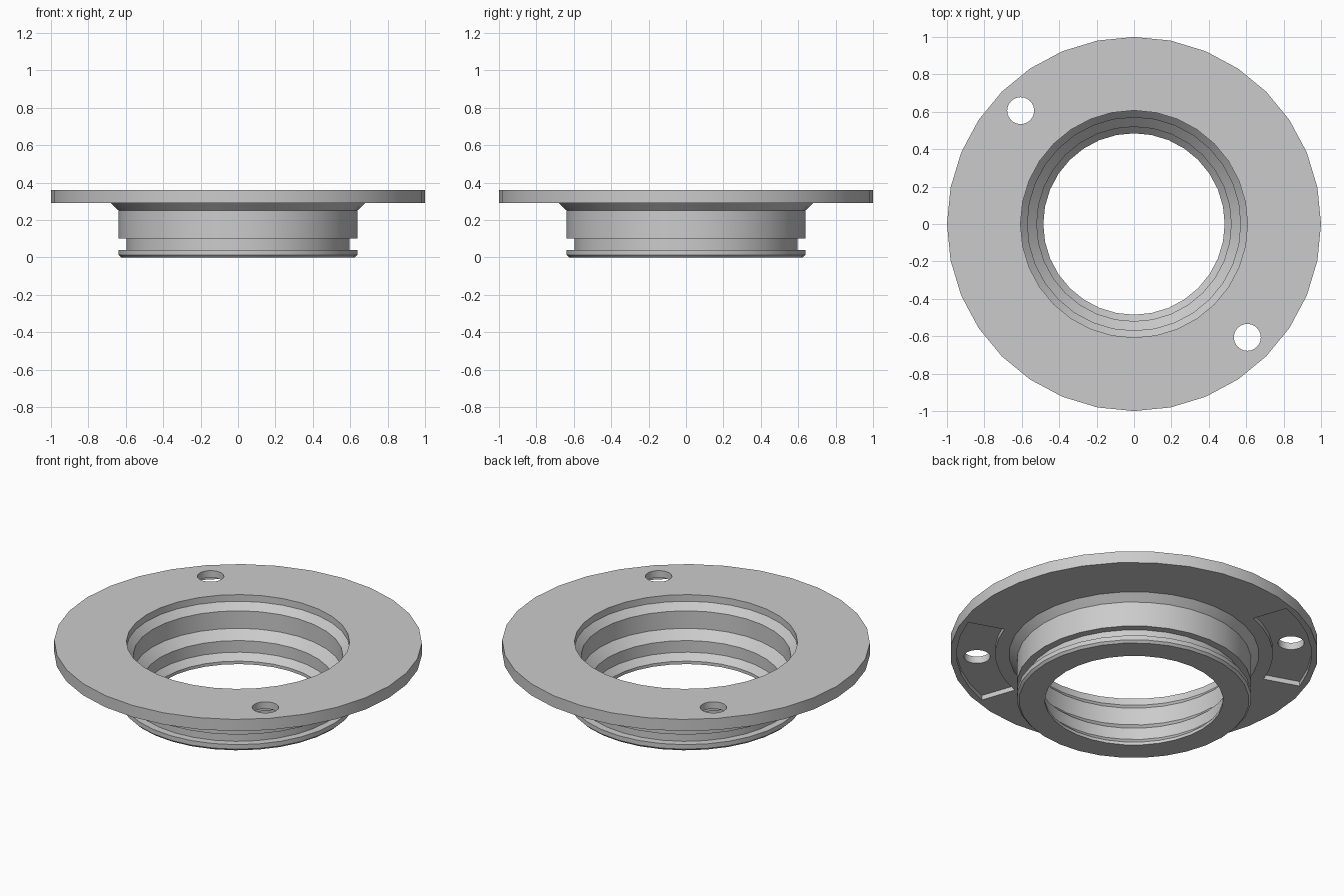
import bpy, bmesh
from math import cos, sin, radians, pi

if "Cube" in bpy.data.objects:
    bpy.data.objects.remove(bpy.data.objects["Cube"])

SIDES = 32


def finish(name, bm):
    bmesh.ops.recalc_face_normals(bm, faces=bm.faces[:])
    mesh = bpy.data.meshes.new(name)
    bm.to_mesh(mesh)
    bm.free()
    ob = bpy.data.objects.new(name, mesh)
    bpy.context.collection.objects.link(ob)
    return ob


def lathe(name, profile, sides):
    """Revolve a closed (radius, z) profile around z."""
    bm = bmesh.new()
    rings = [[bm.verts.new((r * cos(2 * pi * i / sides), r * sin(2 * pi * i / sides), z))
              for r, z in profile] for i in range(sides)]
    n = len(profile)
    for i in range(sides):
        a, b = rings[i], rings[(i + 1) % sides]
        for j in range(n):
            k = (j + 1) % n
            bm.faces.new((a[j], b[j], b[k], a[k]))
    return finish(name, bm)


def prism(name, outline, z0, z1):
    """Extrude a flat outline from z0 to z1."""
    bm = bmesh.new()
    face = bm.faces.new([bm.verts.new((x, y, z0)) for x, y in outline])
    ext = bmesh.ops.extrude_face_region(bm, geom=[face])
    verts = [v for v in ext["geom"] if isinstance(v, bmesh.types.BMVert)]
    bmesh.ops.translate(bm, verts=verts, vec=(0, 0, z1 - z0))
    return finish(name, bm)


def arc(cx, cy, r, a0, a1, n):
    return [(cx + r * cos(radians(a0 + (a1 - a0) * i / n)),
             cy + r * sin(radians(a0 + (a1 - a0) * i / n))) for i in range(n + 1)]


# Flange, neck with ring groove, and stepped bore as one revolved profile
profile = [
    (0.625, 0.0), (0.638, 0.013), (0.638, 0.04), (0.595, 0.04),
    (0.595, 0.10), (0.638, 0.10), (0.638, 0.25), (0.68, 0.29),
    (1.0, 0.29), (1.0, 0.36),
    (0.607, 0.36), (0.607, 0.32), (0.57, 0.28), (0.57, 0.175),
    (0.52, 0.125), (0.52, 0.055), (0.485, 0.018), (0.485, 0.0),
]
body = lathe("flanged_collar", profile, SIDES)

# Sector pockets on the underside and the screw holes through them
cutters = []
for a in (135, 315):
    sector = arc(0, 0, 0.965, a - 26, a + 26, 6) + arc(0, 0, 0.755, a + 26, a - 26, 6)
    cutters.append(prism("pocket_cutter", sector, 0.2, 0.318))
    hole = arc(0.857 * cos(radians(a)), 0.857 * sin(radians(a)), 0.072, 0, 360, 24)[:-1]
    cutters.append(prism("hole_cutter", hole, 0.15, 0.5))

bpy.context.view_layer.objects.active = body
body.select_set(True)
for c in cutters:
    c.hide_render = True
    mod = body.modifiers.new("cut", 'BOOLEAN')
    mod.operation = 'DIFFERENCE'
    mod.solver = 'EXACT'
    mod.object = c
    bpy.ops.object.modifier_apply(modifier=mod.name)
for c in cutters:
    bpy.data.objects.remove(c)

bpy.ops.object.shade_smooth_by_angle(angle=radians(30))
